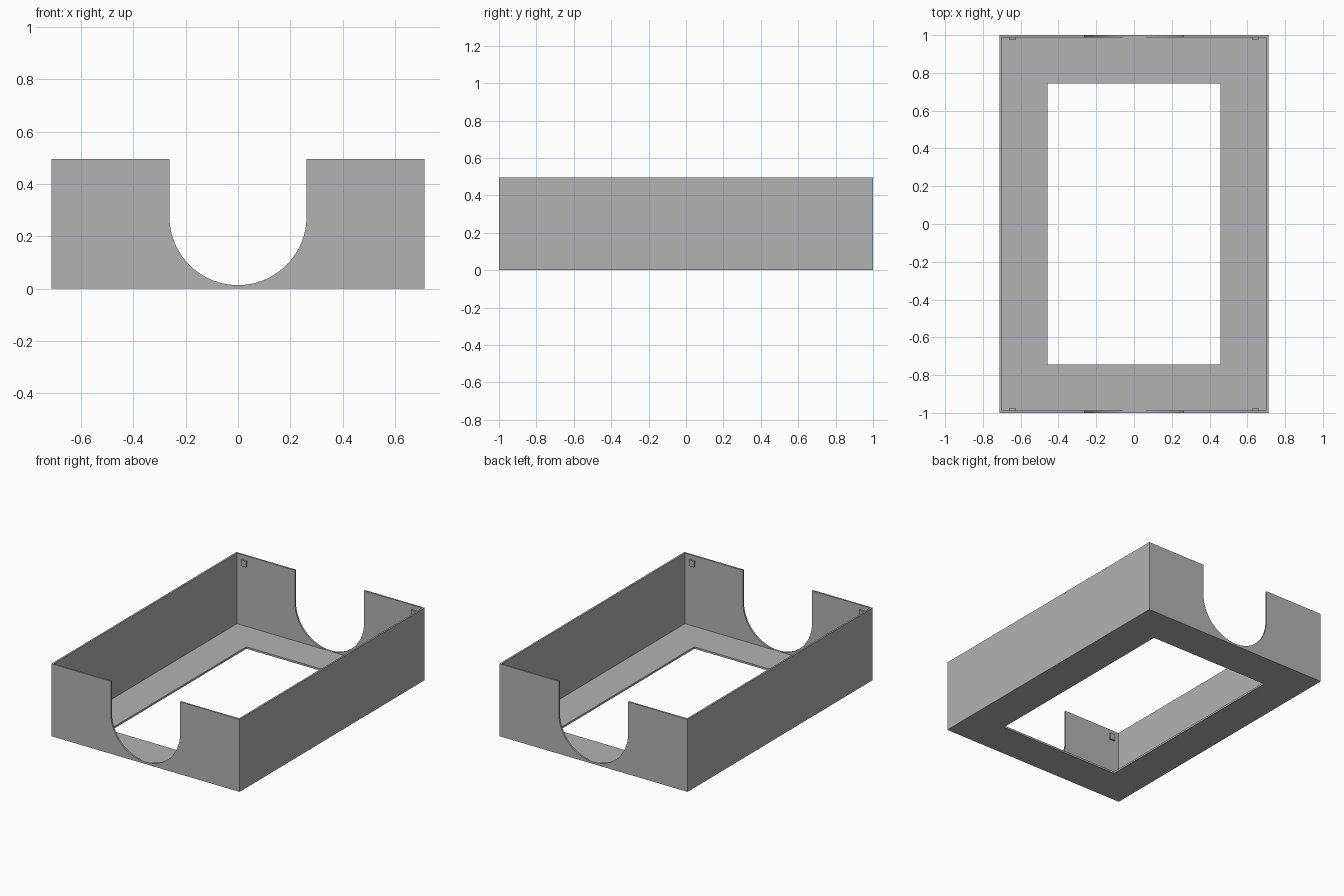
import bpy, bmesh, math

cube = bpy.data.objects.get("Cube")
if cube:
    bpy.data.objects.remove(cube, do_unlink=True)

# Overall sizes
HALF_X, HALF_Y, HEIGHT = 0.712, 1.0, 0.495
WALL, FLOOR = 0.012, 0.013
RADIUS, NOTCH_Z = 0.262, 0.2755

grey = bpy.data.materials.new("plain grey")
grey.use_nodes = True
colour = (0.45, 0.45, 0.45, 1)
grey.diffuse_color = colour
grey.node_tree.nodes["Principled BSDF"].inputs["Base Color"].default_value = colour


def add_prism(name, outline, vector):
    """Extrude a closed outline of 3D points along a vector."""
    bm = bmesh.new()
    face = bm.faces.new([bm.verts.new(p) for p in outline])
    new = bmesh.ops.extrude_face_region(bm, geom=[face])["geom"]
    bmesh.ops.translate(bm, vec=vector, verts=[v for v in new if isinstance(v, bmesh.types.BMVert)])
    bmesh.ops.recalc_face_normals(bm, faces=bm.faces)
    mesh = bpy.data.meshes.new(name)
    bm.to_mesh(mesh)
    bm.free()
    mesh.materials.append(grey)
    obj = bpy.data.objects.new(name, mesh)
    bpy.context.collection.objects.link(obj)
    return obj


def add_box(name, x0, x1, y0, y1, z0, z1):
    base = [(x0, y0, z0), (x1, y0, z0), (x1, y1, z0), (x0, y1, z0)]
    return add_prism(name, base, (0, 0, z1 - z0))


# Solid block that becomes the open tray
tray = add_box("open_tray", -HALF_X, HALF_X, -HALF_Y, HALF_Y, 0, HEIGHT)

# Cutters: cavity, floor opening, and the round-bottomed notch through both ends
ix, iy = HALF_X - WALL, HALF_Y - WALL
cavity = add_box("cavity_cutter", -ix, ix, -iy, iy, FLOOR, 1)
opening = add_box("floor_opening_cutter", -0.457, 0.457, -0.743, 0.743, -1, 1)
STEPS = 48
arc = [math.pi * (1 + i / STEPS) for i in range(STEPS + 1)]
profile = [(RADIUS * math.cos(a), -2, NOTCH_Z + RADIUS * math.sin(a)) for a in arc]
profile += [(RADIUS, -2, 1), (-RADIUS, -2, 1)]
notch = add_prism("end_notch_cutter", profile, (0, 4, 0))

cutters = [cavity, opening, notch]
for cutter in cutters:
    cutter.hide_render = True
    mod = tray.modifiers.new(cutter.name, "BOOLEAN")
    mod.operation = "DIFFERENCE"
    mod.solver = "EXACT"
    mod.object = cutter

# Bake the cuts and drop the cutters
bpy.context.view_layer.update()
graph = bpy.context.evaluated_depsgraph_get()
cut_mesh = bpy.data.meshes.new_from_object(tray.evaluated_get(graph))
tray.modifiers.clear()
tray.data = cut_mesh
for cutter in cutters:
    bpy.data.objects.remove(cutter, do_unlink=True)

bpy.ops.object.select_all(action="DESELECT")
tray.select_set(True)
bpy.context.view_layer.objects.active = tray
bpy.ops.object.shade_smooth_by_angle(angle=math.radians(30))

# Small catch blocks near the top corners, inside each end wall
for side, sx in (("left", 1), ("right", -1)):
    for end, sy in (("front", -1), ("back", 1)):
        xs = sorted((sx * 0.624, sx * 0.662))
        ys = sorted((sy * iy, sy * (iy - 0.012)))
        add_box(f"{end}_{side}_catch", *xs, *ys, 0.422, 0.464)
